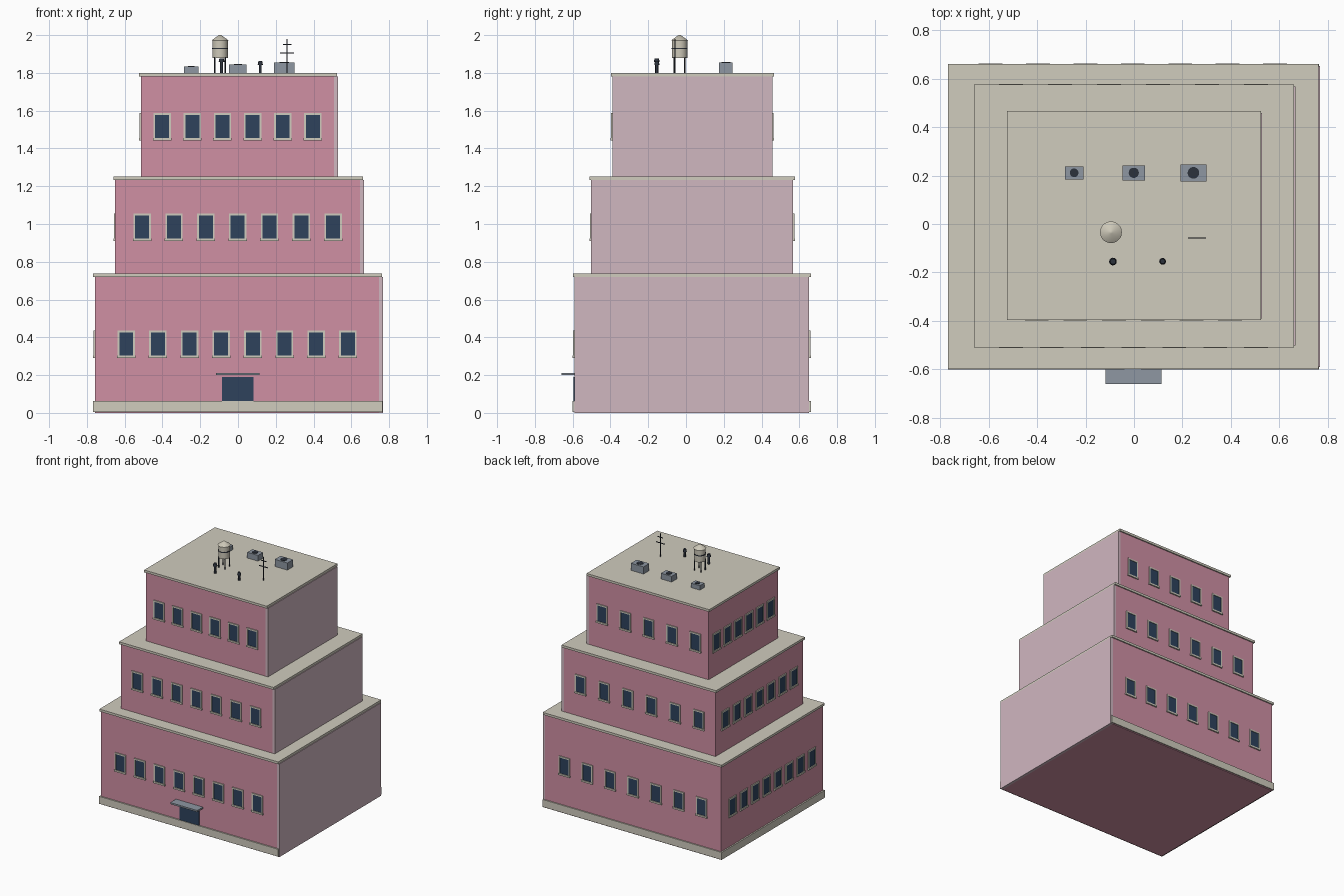
import bpy, bmesh, math
from mathutils import Matrix

if "Cube" in bpy.data.objects:
    bpy.data.objects.remove(bpy.data.objects["Cube"])

def mat(name, rgb):
    m = bpy.data.materials.new(name)
    lin = [(c / 255 / 12.92) if c < 10 else ((c / 255 + 0.055) / 1.055) ** 2.4 for c in rgb]
    m.diffuse_color = (*lin, 1)
    m.use_nodes = True
    m.node_tree.nodes["Principled BSDF"].inputs["Base Color"].default_value = m.diffuse_color
    return m

PINK = mat("pink wall", (208, 144, 164))
PALE = mat("pale party wall", (208, 183, 192))
STONE = mat("beige stone", (208, 204, 190))
GLASS = mat("dark blue glass", (46, 66, 92))
METAL = mat("grey metal", (142, 151, 162))
DARK = mat("dark metal", (44, 50, 60))
TANK = mat("tank beige", (205, 200, 184))

def finish(bm, name, m, smooth=False):
    me = bpy.data.meshes.new(name)
    bm.to_mesh(me)
    bm.free()
    me.materials.append(m)
    ob = bpy.data.objects.new(name, me)
    bpy.context.collection.objects.link(ob)
    if smooth:
        bpy.ops.object.select_all(action='DESELECT')
        ob.select_set(True)
        bpy.context.view_layer.objects.active = ob
        bpy.ops.object.shade_smooth_by_angle(angle=math.radians(40))
    return ob

def add_box(bm, x0, x1, y0, y1, z0, z1):
    mx = (Matrix.Translation(((x0 + x1) / 2, (y0 + y1) / 2, (z0 + z1) / 2))
          @ Matrix.Diagonal((x1 - x0, y1 - y0, z1 - z0, 1)))
    bmesh.ops.create_cube(bm, size=1, matrix=mx)

def box(name, m, *b):
    bm = bmesh.new()
    add_box(bm, *b)
    return finish(bm, name, m)

def add_cyl(bm, x, y, z0, z1, r0, r1=None, n=20):
    bmesh.ops.create_cone(bm, cap_ends=True, segments=n, radius1=r0,
                          radius2=r0 if r1 is None else r1, depth=z1 - z0,
                          matrix=Matrix.Translation((x, y, (z0 + z1) / 2)))

def cyls(name, m, parts, smooth=True):
    bm = bmesh.new()
    for p in parts:
        add_cyl(bm, *p)
    return finish(bm, name, m, smooth)

def window_row(name, count, width, zc, origin, angle):
    """Row of windows facing local -y, turned and moved onto a wall."""
    frames, panes = bmesh.new(), bmesh.new()
    w, h, gw, gh, d = 0.046, 0.072, 0.037, 0.061, 0.007
    for i in range(count):
        c = width * (-0.39 + 0.78 * i / (count - 1))
        add_box(frames, c - w, c - gw, -d, 0.004, zc - h, zc + h)
        add_box(frames, c + gw, c + w, -d, 0.004, zc - h, zc + h)
        add_box(frames, c - gw, c + gw, -d, 0.004, zc + gh, zc + h)
        add_box(frames, c - w - 0.003, c + w + 0.003, -d - 0.003, 0.004, zc - h - 0.002, zc - gh)
        add_box(panes, c - gw, c + gw, -0.003, 0.004, zc - gh, zc + gh)
    for bm, part, m in ((frames, "frames", STONE), (panes, "panes", GLASS)):
        ob = finish(bm, f"{name}_window_{part}", m)
        ob.matrix_world = Matrix.Translation((*origin, 0)) @ Matrix.Rotation(angle, 4, 'Z')

# Stepped tiers: x0, x1, y0, y1, z0, z1, window height, windows front/left and back
tiers = [("lower", -0.757, 0.747, -0.59, 0.652, 0, 0.737, 0.364, 8, 7),
         ("middle", -0.65, 0.646, -0.502, 0.567, 0.737, 1.252, 0.984, 7, 6),
         ("upper", -0.514, 0.509, -0.389, 0.457, 1.252, 1.80, 1.515, 6, 5)]
for n, x0, x1, y0, y1, z0, z1, zw, nf, nb in tiers:
    box(n + "_walls", PINK, x0, x1, y0, y1, z0, z1 - 0.018)
    box(n + "_party_wall", PALE, x1, x1 + 0.02, y0, y1, z0, z1 - 0.018)
    box(n + "_roof_slab", STONE, x0 - 0.01, x1 + 0.015, y0 - 0.008, y1 + 0.009, z1 - 0.018, z1)
    xc, yc = (x0 + x1) / 2, (y0 + y1) / 2
    window_row(n + "_front", nf, x1 - x0, zw, (xc, y0), 0)
    window_row(n + "_back", nb, x1 - x0, zw, (xc, y1), math.pi)
    window_row(n + "_left", nf, y1 - y0, zw, (x0, yc), -math.pi / 2)

# Plinth, door and canopy
box("plinth", STONE, -0.768, 0.764, -0.6, 0.661, 0.006, 0.063)
box("door", GLASS, -0.085, 0.083, -0.596, -0.58, 0.063, 0.19)
box("door_canopy", METAL, -0.117, 0.114, -0.66, -0.585, 0.2, 0.212)

# Rooftop cooling units with fans
R = 1.80
for i, (x, hx, hy, h, r) in enumerate([(-0.247, 0.038, 0.027, 0.034, 0.018),
                                       (-0.001, 0.046, 0.031, 0.044, 0.021),
                                       (0.245, 0.054, 0.035, 0.055, 0.024)]):
    box(f"cooling_unit_{i + 1}", METAL, x - hx, x + hx, 0.211 - hy, 0.211 + hy, R, R + h)
    cyls(f"cooling_fan_{i + 1}", DARK, [(x, 0.211, R + h - 0.002, R + h + 0.003, r)])

# Water tank on legs
tx, ty = -0.095, -0.034
cyls("tank_legs", DARK, [(tx + a, ty + b, R, 1.885, 0.004, 0.004, 8)
                         for a in (-0.027, 0.027) for b in (-0.027, 0.027)])
cyls("tank_body", TANK, [(tx, ty, 1.878, 1.974, 0.041)])
cyls("tank_band", DARK, [(tx, ty, 1.926, 1.933, 0.043)])
cyls("tank_roof", TANK, [(tx, ty, 1.972, 2.0, 0.045, 0.006)])

# Vent pipes with caps
for i, (x, y, top, r) in enumerate([(-0.087, -0.155, 1.877, 0.016), (0.118, -0.154, 1.862, 0.014)]):
    cyls(f"vent_pipe_{i + 1}", DARK, [(x, y, R, top - 0.01, r * 0.55, r * 0.55, 12),
                                      (x, y, top - 0.02, top, r, r * 0.7, 12)])

# Aerial mast with crossbars
cyls("aerial_mast", DARK, [(0.26, -0.058, R, 1.98, 0.003, 0.003, 8)])
bm = bmesh.new()
for z, hw in ((1.906, 0.037), (1.95, 0.023)):
    add_box(bm, 0.26 - hw, 0.26 + hw, -0.0605, -0.0555, z - 0.0025, z + 0.0025)
finish(bm, "aerial_crossbars", DARK)
